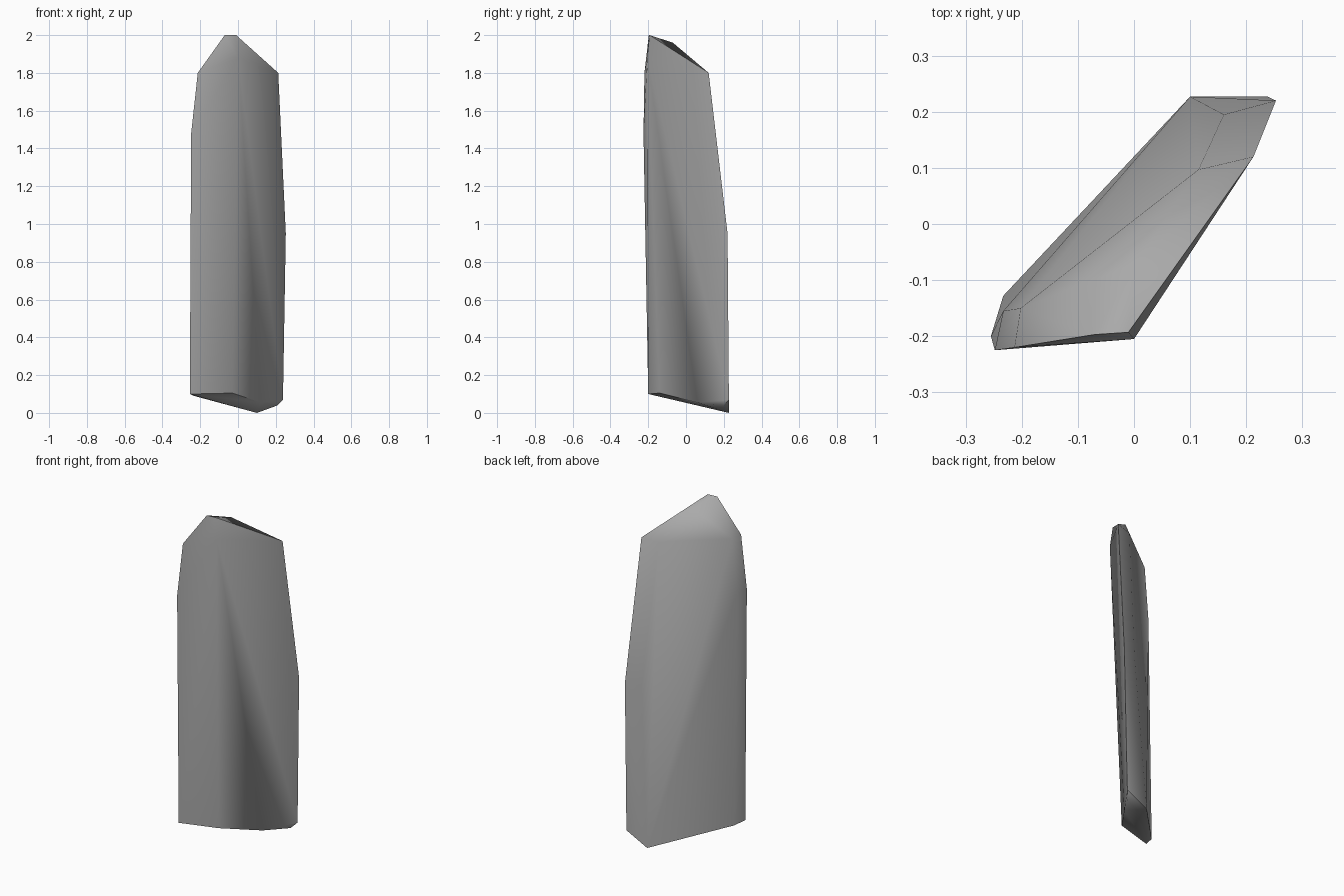
import bpy
import bmesh
import math

# Remove the default cube only
cube = bpy.data.objects.get("Cube")
if cube:
    bpy.data.objects.remove(cube, do_unlink=True)


def make_material(name, color):
    mat = bpy.data.materials.new(name)
    mat.use_nodes = True
    mat.diffuse_color = color
    for node in mat.node_tree.nodes:
        if node.type == 'BSDF_PRINCIPLED':
            node.inputs["Base Color"].default_value = color
            node.inputs["Roughness"].default_value = 0.9
    return mat


# Corners of the slab, grouped from the tip down
tip = [(-.07, -.197, 2), (-.01, -.193, 2), (.003, -.07, 1.96)]
shoulder = [(-.213, -.22, 1.8), (-.202, -.15, 1.8), (0, -.205, 1.88),
            (.213, .12, 1.8), (.115, .097, 1.79)]
waist = [(-.248, -.225, 1.48), (-.233, -.155, 1.48),
         (.253, .22, .95), (.16, .195, .95)]
foot = [(-.255, -.2, .1), (-.233, -.128, .09), (-.03, -.14, .105),
        (.12, .06, .055), (.21, .2, .04), (.238, .227, .07), (.1, .227, 0)]


def build_chipped_stone(name, corners, material, sharp_angle):
    """Wrap the corners in a convex skin, as if chipped from one block."""
    bm = bmesh.new()
    for corner in corners:
        bm.verts.new(corner)
    result = bmesh.ops.convex_hull(bm, input=list(bm.verts))
    loose = set(result["geom_interior"]) | set(result["geom_unused"])
    loose_verts = [v for v in loose if isinstance(v, bmesh.types.BMVert)]
    bmesh.ops.delete(bm, geom=loose_verts, context='VERTS')
    bmesh.ops.recalc_face_normals(bm, faces=list(bm.faces))
    mesh = bpy.data.meshes.new(name)
    bm.to_mesh(mesh)
    bm.free()
    mesh.materials.append(material)
    obj = bpy.data.objects.new(name, mesh)
    bpy.context.scene.collection.objects.link(obj)

    # Soft facets along the sides, crisp edges at the foot and tip
    bpy.ops.object.select_all(action='DESELECT')
    obj.select_set(True)
    bpy.context.view_layer.objects.active = obj
    bpy.ops.object.shade_smooth_by_angle(angle=sharp_angle)
    return obj


stone_grey = make_material("stone_grey", (.4, .4, .4, 1))
build_chipped_stone("standing_stone", tip + shoulder + waist + foot,
                    stone_grey, math.radians(60))
